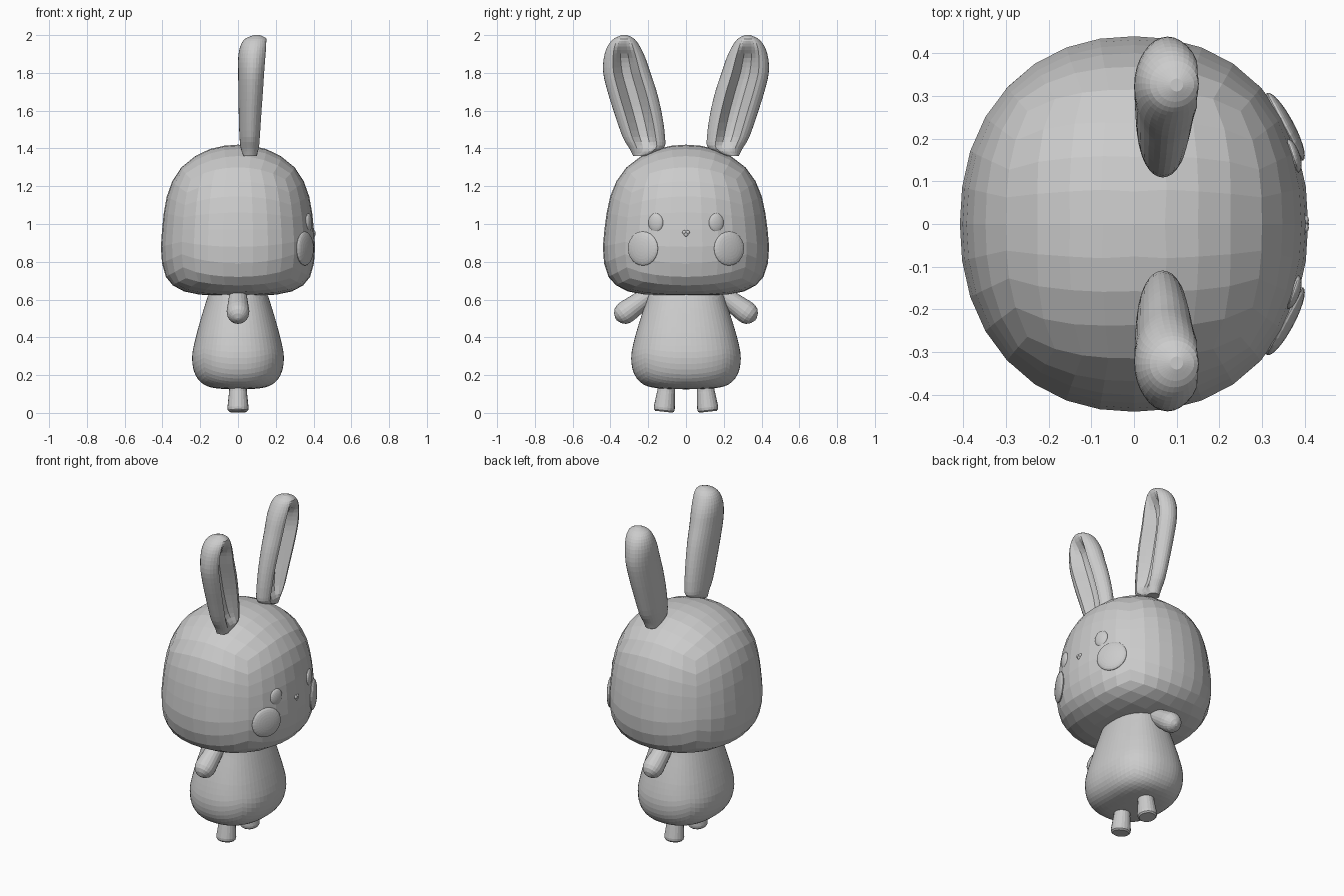
import bpy, bmesh, math
from mathutils import Matrix, Vector

if "Cube" in bpy.data.objects:
    bpy.data.objects.remove(bpy.data.objects["Cube"])

grey = bpy.data.materials.new("soft grey")
grey.diffuse_color = (0.6, 0.6, 0.6, 1)
grey.use_nodes = True
grey.node_tree.nodes["Principled BSDF"].inputs["Base Color"].default_value = grey.diffuse_color


def finish(name, bm):
    bmesh.ops.recalc_face_normals(bm, faces=bm.faces)
    mesh = bpy.data.meshes.new(name)
    bm.to_mesh(mesh)
    bm.free()
    mesh.materials.append(grey)
    obj = bpy.data.objects.new(name, mesh)
    bpy.context.collection.objects.link(obj)
    return obj


def sample(rows, t):
    """Smooth interpolation through evenly spaced rows, t from 0 to 1."""
    f = min(max(t, 0), 1) * (len(rows) - 1)
    i = min(int(f), len(rows) - 2)
    u = f - i
    p = [rows[min(max(i + k, 0), len(rows) - 1)] for k in (-1, 0, 1, 2)]
    return [0.5 * (2 * b + (c - a) * u + (2 * a - 5 * b + 4 * c - d) * u * u
                   + (3 * b - a - 3 * c + d) * u ** 3) for a, b, c, d in zip(*p)]


def quad_blob(name, rows, cuts, power):
    """Cube sphere shaped by (z, x radius, y radius) rows, bottom to top."""
    bm = bmesh.new()
    bmesh.ops.create_cube(bm, size=2)
    bmesh.ops.subdivide_edges(bm, edges=bm.edges[:], cuts=cuts, use_grid_fill=True)
    for v in bm.verts:
        d = Vector([math.tan(c * math.pi / 4) for c in v.co]).normalized()
        z, rx, ry = sample(rows, math.acos(max(-1, min(1, -d.z))) / math.pi)
        k = (abs(d.x) ** power + abs(d.y) ** power) ** (1 / power)
        v.co = (rx * d.x / k, ry * d.y / k, z) if k > 1e-5 else (0, 0, z)
    return finish(name, bm)


def loft(name, rings):
    """Closed skin over equal-length rings of points."""
    bm = bmesh.new()
    loops = [[bm.verts.new(p) for p in r] for r in rings]
    n = len(loops[0])
    for a, b in zip(loops, loops[1:]):
        for i in range(n):
            bm.faces.new((a[i], a[(i + 1) % n], b[(i + 1) % n], b[i]))
    bm.faces.new(loops[0])
    bm.faces.new(loops[-1])
    return finish(name, bm)


def limb(name, start, end, rows, n=20):
    """Round limb along an axis from (distance fraction, radius) rows."""
    start, end = Vector(start), Vector(end)
    axis = end - start
    q = axis.to_track_quat('Z', 'X')
    loft(name, [[start + axis * t + q @ Vector((r * math.cos(a), r * math.sin(a), 0))
                 for a in (math.tau * i / n for i in range(n))] for t, r in rows])


def pad(name, centre, radii, turn):
    """Flattened ball set into the face."""
    bm = bmesh.new()
    bmesh.ops.create_uvsphere(bm, u_segments=24, v_segments=14, radius=1,
                              matrix=Matrix.Translation(centre)
                              @ Matrix.Rotation(turn, 4, 'Z')
                              @ Matrix.Diagonal((*radii, 1))
                              @ Matrix.Rotation(math.pi / 2, 4, 'Y'))
    return finish(name, bm)


# Head and body
quad_blob("head", [
    (.62, 0, 0), (.622, .14, .15), (.635, .26, .28), (.675, .345, .37),
    (.74, .39, .42), (.85, .408, .44), (.97, .402, .432), (1.09, .388, .414),
    (1.2, .36, .382), (1.3, .30, .315), (1.375, .20, .21), (1.41, .10, .105),
    (1.42, 0, 0)], 7, 2.2)
quad_blob("body", [
    (.125, 0, 0), (.127, .08, .10), (.137, .15, .19), (.165, .20, .245),
    (.22, .233, .28), (.30, .243, .29), (.39, .226, .273), (.48, .202, .247),
    (.57, .175, .218), (.64, .15, .195), (.69, .11, .15), (.71, .05, .07),
    (.715, 0, 0)], 15, 2.3)

# Ear rows: z, centre x, centre y, half thickness, half width, groove depth
EAR = [
    (1.36, .065, .245, .035, .035, 0), (1.40, .067, .21, .052, .09, .01),
    (1.46, .068, .223, .060, .112, .035), (1.58, .071, .252, .067, .125, .05),
    (1.70, .075, .285, .073, .13, .055), (1.80, .078, .313, .077, .125, .055),
    (1.88, .081, .325, .080, .11, .045), (1.94, .087, .33, .075, .086, .015),
    (1.98, .094, .328, .057, .055, 0), (2.0, .10, .326, .015, .015, 0)]


def ear_ring(row, side, n=32):
    z, cx, cy, thick, wide, groove = row
    ring = []
    for i in range(n):
        a = math.tau * i / n
        x = thick * math.sin(a)
        if x > 0:
            x -= 1.5 * groove * math.exp(-(math.cos(a) / .42) ** 4)
        ring.append((cx + x, side * (cy + wide * math.cos(a)), z))
    return ring


# Paired parts
for side, label in ((1, "left"), (-1, "right")):
    loft(label + "_ear", [ear_ring(sample(EAR, i / 27), side) for i in range(28)])
    limb(label + "_arm", (0, side * .16, .65), (0, side * .37, .495),
         [(0, .04), (.3, .05), (.55, .056), (.72, .06), (.82, .058),
          (.90, .049), (.96, .032), (1, .008)])
    limb(label + "_leg", (0, side * .10, .16), (0, side * .117, .006),
         [(0, .045), (.3, .047), (.85, .056), (.95, .054), (1, .046)])
    pad(label + "_eye", (.373, side * .16, 1.007), (.016, .041, .05), side * .33)
    pad(label + "_cheek", (.354, side * .228, .87), (.022, .09, .09), side * .49)

# Small heart-like nose: two lobes and a lower tip
for y, z, r in ((.009, .956, .011), (-.009, .956, .011), (0, .945, .012)):
    pad("nose", (.402, y, z), (.008, r, r), 0)
